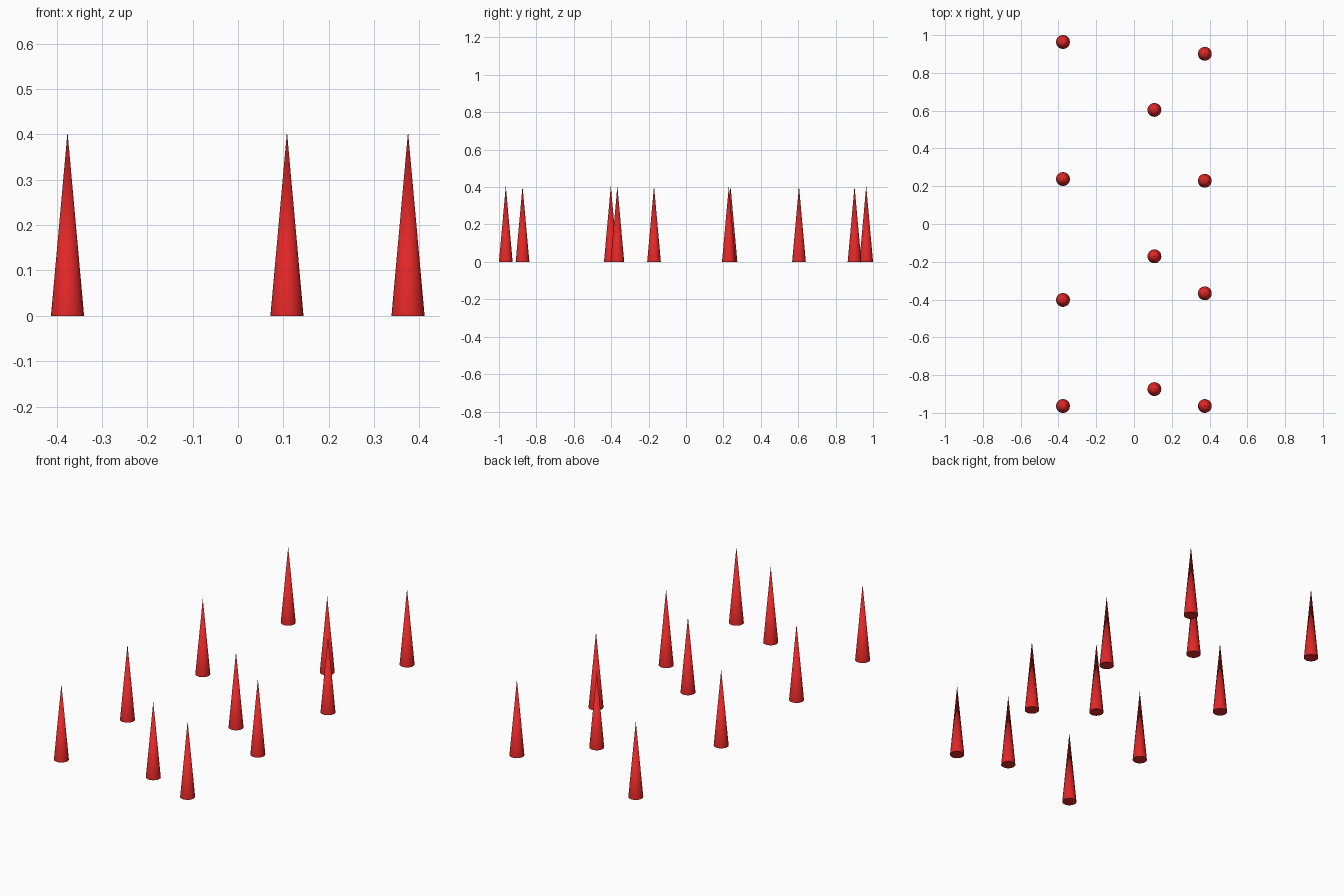
import bpy
import math

if "Cube" in bpy.data.objects:
    bpy.data.objects.remove(bpy.data.objects["Cube"])

RADIUS, HEIGHT = 0.0365, 0.406

red = bpy.data.materials.new("red")
red.diffuse_color = (0.75, 0.02, 0.02, 1)
red.use_nodes = True
red.node_tree.nodes["Principled BSDF"].inputs["Base Color"].default_value = red.diffuse_color

# Three rows of cones: row name, x, y positions
rows = [
    ("left", -0.376, (0.9635, 0.238, -0.402, -0.9635)),
    ("middle", 0.108, (0.604, -0.171, -0.874)),
    ("right", 0.375, (0.901, 0.229, -0.367, -0.9635)),
]


def add_cone(name, x, y):
    bpy.ops.mesh.primitive_cone_add(vertices=32, radius1=RADIUS, radius2=0,
                                    depth=HEIGHT, location=(x, y, HEIGHT / 2))
    cone = bpy.context.object
    cone.name = name
    cone.data.materials.append(red)
    bpy.ops.object.shade_smooth_by_angle(angle=math.radians(30))


for row, x, ys in rows:
    for i, y in enumerate(ys, 1):
        add_cone(f"{row}_cone_{i}", x, y)
